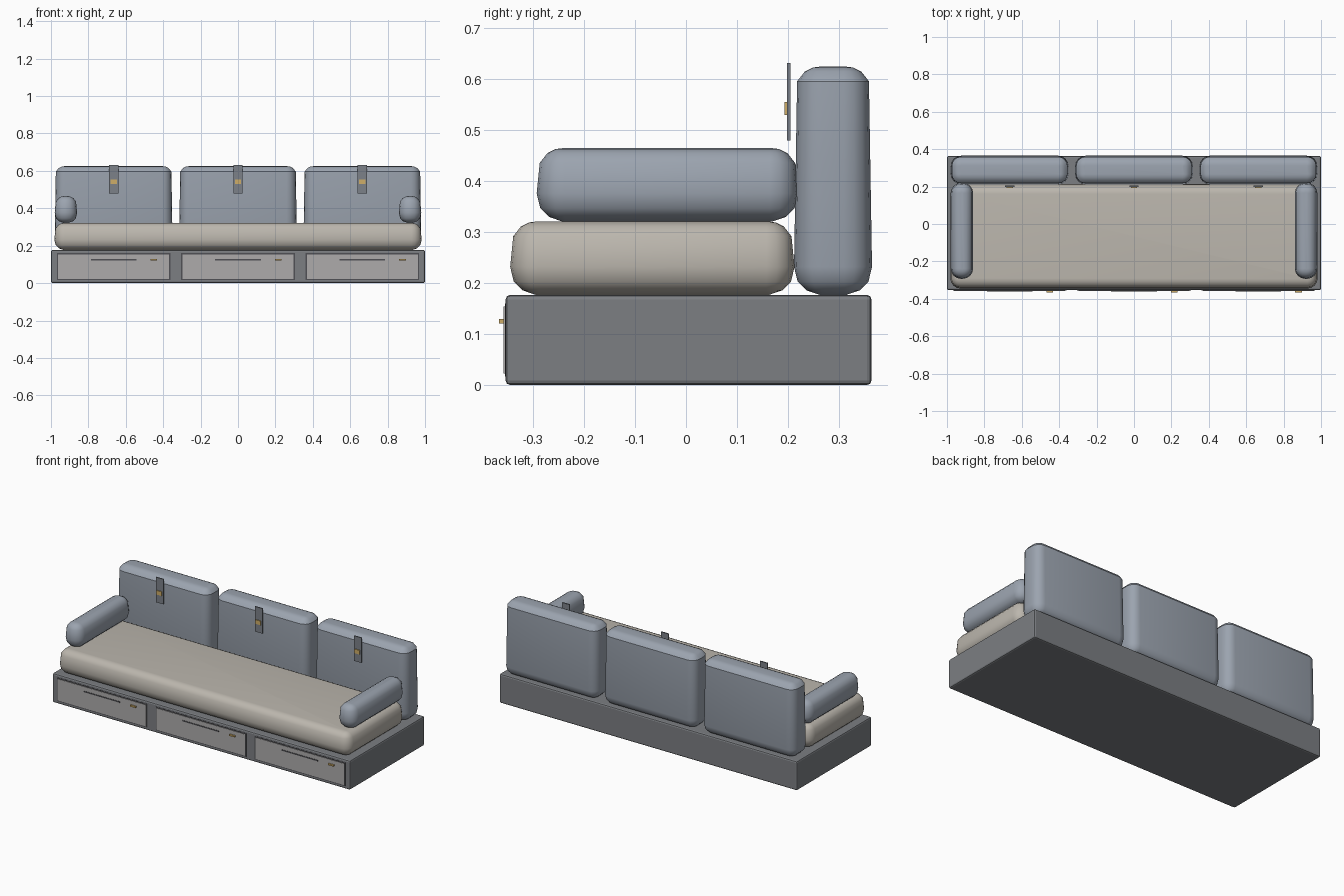
import bpy, bmesh, math

if "Cube" in bpy.data.objects:
    bpy.data.objects.remove(bpy.data.objects["Cube"])

def material(name, rgb):
    m = bpy.data.materials.new(name)
    m.diffuse_color = (*rgb, 1)
    m.use_nodes = True
    m.node_tree.nodes["Principled BSDF"].inputs["Base Color"].default_value = m.diffuse_color
    return m

GREY = material("charcoal", (0.20, 0.21, 0.225))
PANEL = material("light_panel", (0.42, 0.41, 0.41))
DARK = material("dark_trim", (0.08, 0.08, 0.09))
BLUE = material("blue_grey_fabric", (0.33, 0.37, 0.43))
BEIGE = material("beige_fabric", (0.50, 0.47, 0.42))
STRAP = material("strap_fabric", (0.20, 0.22, 0.25))
GOLD = material("brass", (0.62, 0.42, 0.14))

def finish(name, bm, mat):
    bmesh.ops.recalc_face_normals(bm, faces=bm.faces)
    me = bpy.data.meshes.new(name)
    bm.to_mesh(me)
    bm.free()
    me.materials.append(mat)
    ob = bpy.data.objects.new(name, me)
    bpy.context.collection.objects.link(ob)
    return ob

def box(name, x, y, z, mat, bevel=0.0):
    """Box from (min, max) pairs, optionally with bevelled edges."""
    bm = bmesh.new()
    bmesh.ops.create_cube(bm, size=1)
    for v in bm.verts:
        v.co = [(a + b) / 2 + c * (b - a) for (a, b), c in zip((x, y, z), v.co)]
    if bevel:
        bmesh.ops.bevel(bm, geom=bm.edges[:], offset=bevel, segments=2,
                        profile=0.5, affect='EDGES')
    return finish(name, bm, mat)

def cushion(name, x, y, z, mat, radius=0.055):
    """Soft cushion lofted from rounded rectangles, slightly narrower at the top."""
    h = z[1] - z[0]
    # (height, inset) of each ring
    rings = [(0, 0.050), (0.009, 0.024), (0.026, 0.007), (0.055, 0.0),
             (h - 0.029, 0.006), (h - 0.010, 0.021), (h - 0.002, 0.037), (h, 0.052)]
    bm = bmesh.new()
    loops = []
    for height, inset in rings:
        r = max(radius - inset, 0.003)
        x0, x1, y0, y1 = x[0] + inset, x[1] - inset, y[0] + inset, y[1] - inset
        corners = [(x1 - r, y1 - r), (x0 + r, y1 - r), (x0 + r, y0 + r), (x1 - r, y0 + r)]
        loop = []
        for i, (cx, cy) in enumerate(corners):
            for s in range(5):
                a = math.radians(90 * i + 22.5 * s)
                loop.append(bm.verts.new((cx + r * math.cos(a), cy + r * math.sin(a),
                                          z[0] + height)))
        loops.append(loop)
    n = len(loops[0])
    for a, b in zip(loops, loops[1:]):
        for i in range(n):
            bm.faces.new((a[i], a[(i + 1) % n], b[(i + 1) % n], b[i]))
    bm.faces.new(loops[0])
    bm.faces.new(loops[-1])
    ob = finish(name, bm, mat)
    bpy.ops.object.select_all(action='DESELECT')
    bpy.context.view_layer.objects.active = ob
    ob.select_set(True)
    bpy.ops.object.shade_smooth_by_angle(angle=math.radians(35))
    return ob

# Plinth and seat
box("base", (-1, 1), (-0.354, 0.364), (0, 0.177), GREY, 0.009)
cushion("seat_cushion", (-0.982, 0.982), (-0.345, 0.213), (0.177, 0.321), BEIGE)

# Arm cushions
for side, label in ((-1, "left"), (1, "right")):
    c = side * 0.92
    cushion(label + "_arm_cushion", (c - 0.06, c + 0.06), (-0.293, 0.22), (0.321, 0.465), BLUE)

for c, label in ((-0.665, "left"), (0, "middle"), (0.665, "right")):
    # Back cushion with hanging strap and brass stud
    cushion(label + "_back_cushion", (c - 0.315, c + 0.315), (0.212, 0.365), (0.177, 0.625), BLUE)
    box(label + "_strap", (c - 0.025, c + 0.025), (0.198, 0.205), (0.48, 0.632), STRAP)
    box(label + "_strap_stud", (c - 0.017, c + 0.017), (0.193, 0.199), (0.53, 0.555), GOLD)
    # Drawer front with shadow gap, finger slot and brass pull
    box(label + "_drawer_gap", (c - 0.304, c + 0.304), (-0.355, -0.34), (0.017, 0.16), DARK)
    box(label + "_drawer_front", (c - 0.297, c + 0.297), (-0.358, -0.34), (0.023, 0.154), PANEL)
    box(label + "_drawer_slot", (c - 0.122, c + 0.122), (-0.360, -0.35), (0.121, 0.128), DARK)
    box(label + "_drawer_pull", (c + 0.197, c + 0.233), (-0.367, -0.35), (0.121, 0.130), GOLD)
